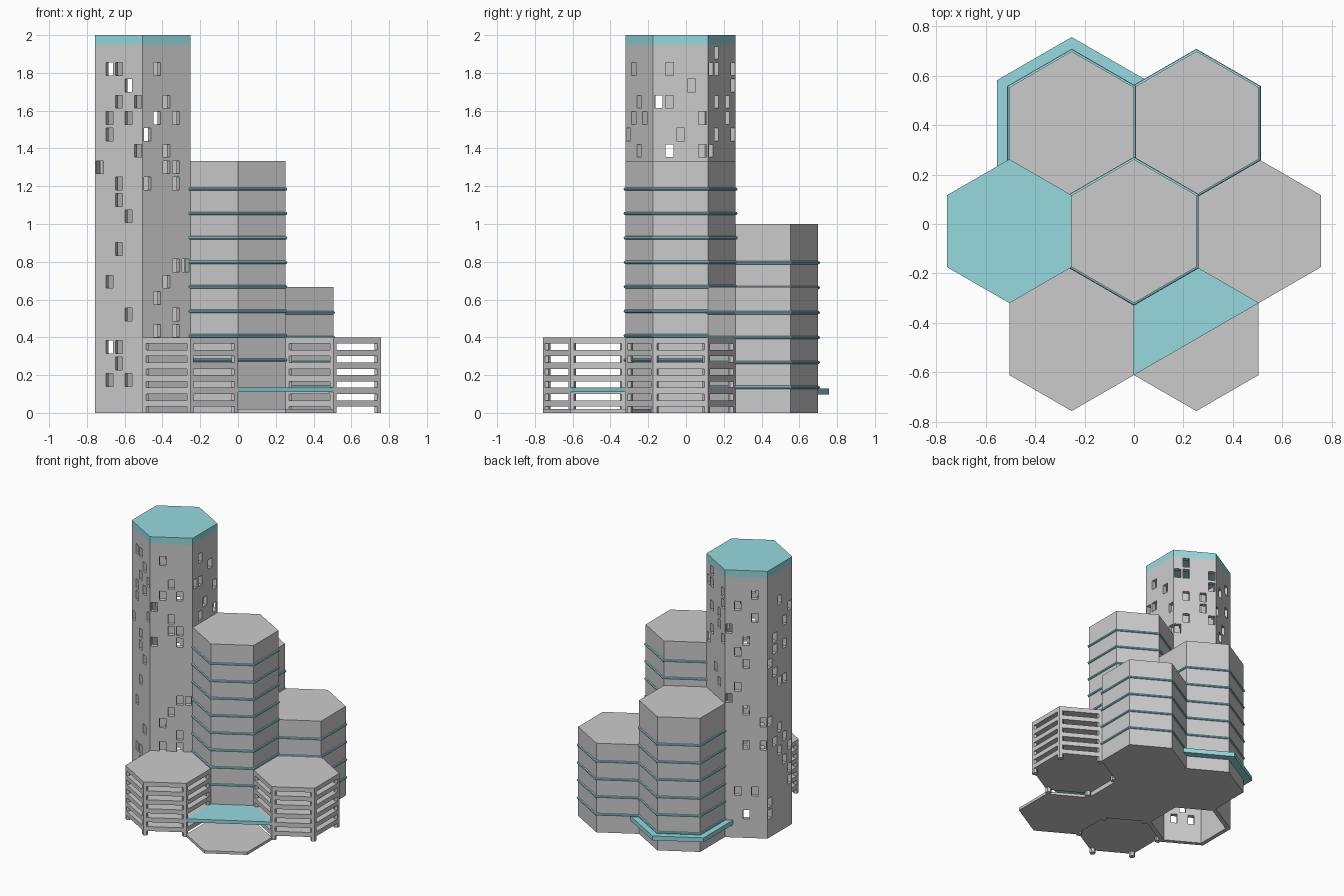
import bpy, bmesh, random
from math import cos, sin, pi, radians
from mathutils import Matrix, Vector

if "Cube" in bpy.data.objects:
    bpy.data.objects.remove(bpy.data.objects["Cube"])

R = 0.2914                  # hexagon corner radius
A = R * cos(pi / 6)         # centre to flat side
CY = -0.029                 # y of the middle row
ROW = 1.5 * R
random.seed(4)

teal = bpy.data.materials.new("teal")
teal.diffuse_color = (0.30, 0.70, 0.74, 1)
teal.use_nodes = True
teal.node_tree.nodes["Principled BSDF"].inputs["Base Color"].default_value = teal.diffuse_color


def finish(name, bm, mat=None):
    bmesh.ops.recalc_face_normals(bm, faces=bm.faces[:])
    me = bpy.data.meshes.new(name)
    bm.to_mesh(me)
    bm.free()
    ob = bpy.data.objects.new(name, me)
    bpy.context.collection.objects.link(ob)
    if mat:
        me.materials.append(mat)
    return ob


def hexagon(c, r):
    return [(c[0] + r * cos(radians(30 + 60 * i)), c[1] + r * sin(radians(30 + 60 * i))) for i in range(6)]


def add_stack(bm, c, layers, closed=False):
    """Hexagonal loops (radius, z) joined one to the next."""
    loops = [[bm.verts.new((x, y, z)) for x, y in hexagon(c, r)] for r, z in layers]
    pairs = list(zip(loops, loops[1:]))
    if closed:
        pairs.append((loops[-1], loops[0]))
    for lo, hi in pairs:
        for i in range(6):
            j = (i + 1) % 6
            bm.faces.new((lo[i], lo[j], hi[j], hi[i]))
    if not closed:
        bm.faces.new(loops[0][::-1])
        bm.faces.new(loops[-1])


def prism(name, c, r, z0, z1, mat=None):
    bm = bmesh.new()
    add_stack(bm, c, [(r, z0), (r, z1)])
    return finish(name, bm, mat)


def plate(name, pts, z0, z1, mat):
    bm = bmesh.new()
    lo, hi = [[bm.verts.new((x, y, z)) for x, y in pts] for z in (z0, z1)]
    bm.faces.new(lo[::-1])
    bm.faces.new(hi)
    for i in range(len(pts)):
        j = (i + 1) % len(pts)
        bm.faces.new((lo[i], lo[j], hi[j], hi[i]))
    return finish(name, bm, mat)


def ledges(name, c, heights):
    """Thin rounded bands around a block."""
    bm = bmesh.new()
    for h in heights:
        ring = [(R + 0.010 * cos(2 * pi * k / 8), h + 0.009 * sin(2 * pi * k / 8)) for k in range(8)]
        add_stack(bm, c, ring, closed=True)
    finish(name, bm, teal)


# Solid blocks with teal ledges
mid, back_l, back_r = (0, CY), (-A, CY + ROW), (A, CY + ROW)
prism("middle_block", mid, R, 0, 1.333)
prism("back_left_block", back_l, R, 0, 1.0)
prism("back_right_block", back_r, R, 0, 0.667)
ledges("middle_ledges", mid, [0.28 + 0.1293 * i for i in range(8)])
ledges("back_left_ledges", back_l, [0.135 + 0.132 * i for i in range(6)])
ledges("back_right_ledges", back_r, [0.135 + 0.132 * i for i in range(4)])


# Open decks: stacked floors with corner posts
def deck(name, c):
    bm = bmesh.new()
    step = 0.4 / 6
    for i in range(6):
        add_stack(bm, c, [(R, (i + 0.5) * step), (R, (i + 1) * step)])
    for p in hexagon(c, R - 0.02):
        add_stack(bm, p, [(0.02, 0), (0.02, 0.38)])
    finish(name, bm)


deck("front_left_deck", (-A, CY - ROW))
deck("right_deck", (2 * A, CY))

# Entrance paving with half-hexagon canopy above
front_r = (A, CY - ROW)
prism("entrance_paving", front_r, R, 0, 0.02)
plate("entrance_canopy", hexagon(front_r, R)[0:4], 0.11, 0.135, teal)

# Canopy wrapped around the outer sides of the back left block
o, n = hexagon(back_l, 0.349), hexagon(back_l, R)
plate("back_canopy", [o[3], o[2], o[1], o[0], n[0], back_l, n[3]], 0.097, 0.13, teal)

# Hollow tower with scattered windows
tc = (-2 * A, CY)
T = 0.03
ri = (A - T) / cos(pi / 6)
bm = bmesh.new()
add_stack(bm, tc, [(R, 0), (R, 1.95), (ri, 1.95), (ri, 0)], closed=True)
tower = finish("tower_walls", bm)
prism("tower_cap", tc, R, 1.95, 2.0, teal)


def scatter():
    return {r: random.sample(range(5), random.choice((0, 1, 1, 2))) for r in range(20)}


# facing angle -> row -> columns, left to right from outside
windows = {
    240: {19: [1, 2], 18: [3], 17: [2, 4], 16: [1, 3], 15: [1], 14: [4], 13: [0], 12: [2], 11: [2],
          10: [3], 8: [2], 6: [1], 4: [3], 2: [1, 2], 1: [2], 0: [1, 3]},
    300: {19: [1], 17: [2], 16: [1, 3], 15: [0], 14: [2], 13: [2, 3], 12: [0, 3], 7: [3, 4], 6: [2],
          5: [1], 4: [3], 3: [1, 3]},
    0: {19: [1], 18: [3], 17: [0, 1], 16: [4], 15: [2], 14: [1, 4]},
    60: {20: [1], 19: [0, 1, 4], 18: [4], 17: [1, 3], 16: [3], 15: [1, 4], 14: [0], 12: [2], 11: [3]},
    120: scatter(),
    180: scatter(),
}
bm = bmesh.new()
for ang, rows in windows.items():
    turn = Matrix.Translation((tc[0], tc[1], 0)) @ Matrix.Rotation(radians(ang), 4, 'Z')
    for row, cols in rows.items():
        for col in cols:
            m = turn @ Matrix.Translation((A - T / 2, (col - 2) * R / 5, 0.175 + 0.0866 * row))
            bmesh.ops.create_cube(bm, size=1, matrix=m @ Matrix.Diagonal((T + 0.012, 0.043, 0.068, 1)))
cutter = finish("window_cutter", bm)
cutter.hide_render = True
mod = tower.modifiers.new("windows", 'BOOLEAN')
mod.operation = 'DIFFERENCE'
mod.solver = 'EXACT'
mod.use_self = True
mod.object = cutter
bpy.context.view_layer.objects.active = tower
bpy.ops.object.modifier_apply(modifier=mod.name)
bpy.data.objects.remove(cutter)
